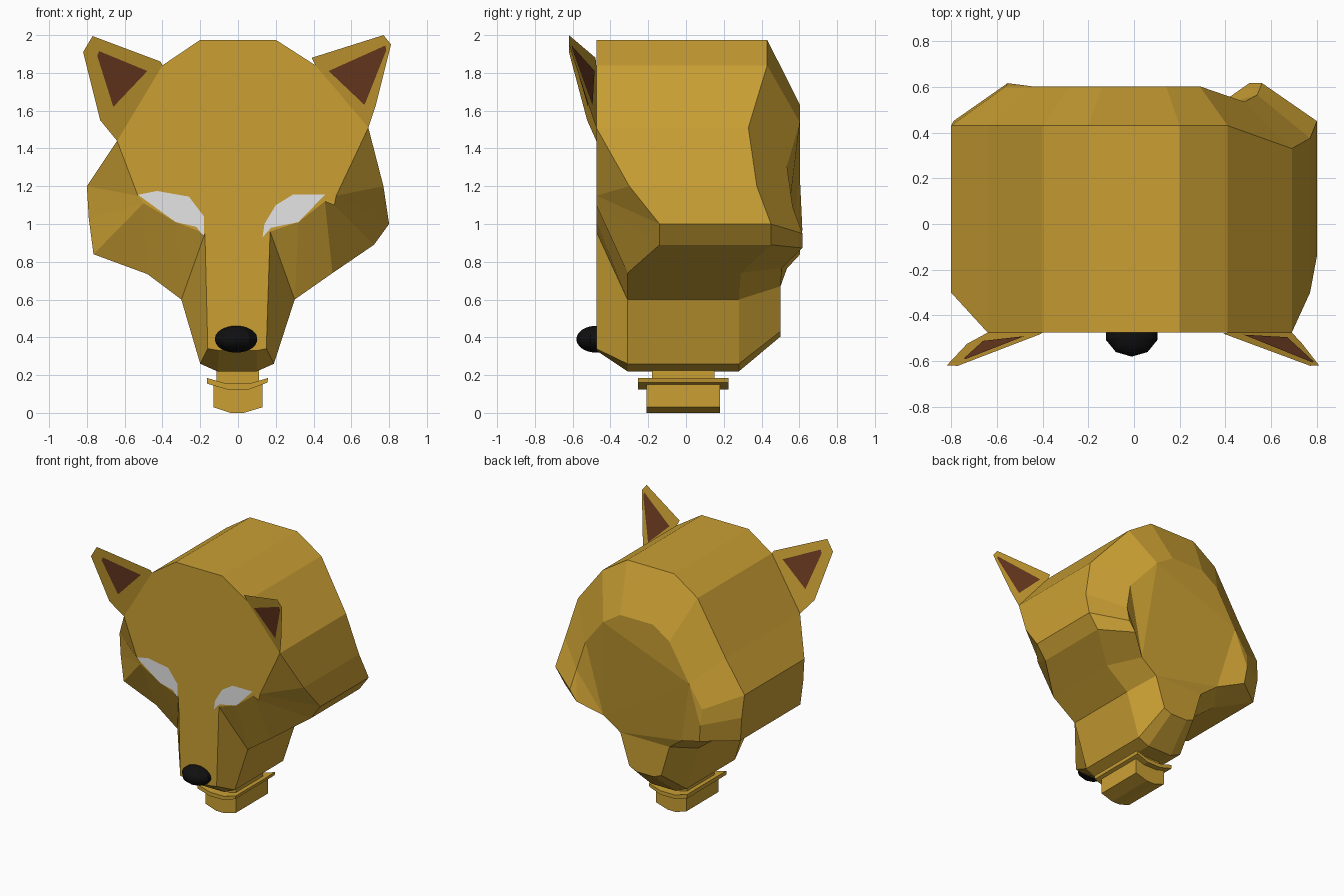
import bpy, bmesh

if "Cube" in bpy.data.objects:
    bpy.data.objects.remove(bpy.data.objects["Cube"])


def material(name, rgb):
    m = bpy.data.materials.new(name)
    m.diffuse_color = (*rgb, 1)
    m.use_nodes = True
    m.node_tree.nodes["Principled BSDF"].inputs["Base Color"].default_value = m.diffuse_color
    return m


GOLD = material("gold fur", (0.597, 0.352, 0.034))
BROWN = material("inner ear brown", (0.156, 0.045, 0.016))
WHITE = material("eye white", (0.78, 0.78, 0.78))
BLACK = material("nose black", (0.005, 0.005, 0.005))
FRONT = -0.475


def finish(bm, name, mat, recalc=True):
    if recalc:
        bmesh.ops.recalc_face_normals(bm, faces=bm.faces)
    me = bpy.data.meshes.new(name)
    bm.to_mesh(me)
    bm.free()
    me.materials.append(mat)
    ob = bpy.data.objects.new(name, me)
    bpy.context.collection.objects.link(ob)
    return ob


def loft(name, rings, mat):
    """Join closed rings of equal length and cap both ends."""
    bm = bmesh.new()
    vs = [[bm.verts.new(p) for p in r] for r in rings]
    n = len(vs[0])
    for a, b in zip(vs, vs[1:]):
        for i in range(n):
            j = (i + 1) % n
            bm.faces.new((a[i], a[j], b[j], b[i]))
    bm.faces.new(vs[0])
    bm.faces.new(vs[-1])
    bmesh.ops.remove_doubles(bm, verts=bm.verts, dist=0.0005)
    bmesh.ops.triangulate(bm, faces=[f for f in bm.faces if len(f.verts) > 4])
    return finish(bm, name, mat)


def prism(name, profile, y0, y1, mat):
    return loft(name, [[(x, y, z) for x, z in profile] for y in (y0, y1)], mat)


# Head: outer silhouette as (x, z, front y, back y), clockwise from the crown
outline = [
    (.2, 1.975, FRONT, .43), (.41, 1.84, FRONT, .43), (.69, 1.51, FRONT, .33),
    (.77, 1.2, -.3, .375), (.8, 1.0, -.14, .45), (.72, .89, -.14, .45),
    (.5, .74, -.31, .29), (.3, .6, -.31, .28), (.3, .6, -.31, .28),
    (.19, .26, -.31, .28), (.1, .22, -.31, .28), (-.11, .22, -.31, .28),
    (-.2, .26, -.31, .28), (-.3, .6, -.31, .28), (-.3, .6, -.31, .28),
    (-.48, .735, -.31, .33), (-.765, .84, -.3, .43), (-.79, 1.03, -.3, .45),
    (-.8, 1.2, -.3, .43), (-.64, 1.44, FRONT, .43), (-.4, 1.84, FRONT, .43),
    (-.2, 1.975, FRONT, .43)]
# flat face outline, point for point with the silhouette
face = [
    (.2, 1.975), (.41, 1.84), (.69, 1.51), (.52, 1.15), (.52, 1.15), (.51, 1.1),
    (.46, 1.12), (.32, 1.01), (.17, .96), (.15, .34), (.1, .33), (-.1, .33),
    (-.16, .34), (-.175, .95), (-.33, 1.01), (-.5, 1.11), (-.5, 1.11),
    (-.5, 1.11), (-.53, 1.15), (-.64, 1.44), (-.4, 1.84), (-.2, 1.975)]
loft("head", [
    [(x, FRONT, z) for x, z in face],
    [(x, yf, z) for x, z, yf, yb in outline],
    [(x, yb, z) for x, z, yf, yb in outline],
    # the back is the same outline shrunk and pushed outward
    [(x * .7, yb * .68 + .31, z * .7 + .25) for x, z, yf, yb in outline]], GOLD)


# Flat plates on the face
def plate(name, points, mat, depth):
    bm = bmesh.new()
    bm.faces.new([bm.verts.new((x, depth(x, z), z)) for x, z in points])
    bmesh.ops.triangulate(bm, faces=bm.faces)
    for f in bm.faces:
        if f.normal.y > 0:
            f.normal_flip()
    return finish(bm, name, mat, False)


# Eyes
eyes = {
    "right_eye": [(.13, .93), (.14, 1.0), (.2, 1.1), (.29, 1.155), (.46, 1.155),
                  (.32, 1.01), (.175, .98)],
    "left_eye": [(-.18, .93), (-.18, 1.04), (-.26, 1.145), (-.43, 1.175),
                 (-.53, 1.155), (-.33, 1.01), (-.22, .985)]}
for name, pts in eyes.items():
    plate(name, pts, WHITE, lambda x, z: FRONT - .004)

# Ears: thin sheets hinged on the head edge, leaning forward to the tip
ears = {
    "right": ([(.41, 1.84), (.39, 1.88), (.77, 2.0), (.81, 1.95), (.73, 1.63), (.69, 1.51)],
              [(.48, 1.81), (.78, 1.945), (.785, 1.92), (.67, 1.63)]),
    "left": ([(-.4, 1.84), (-.41, 1.86), (-.77, 1.995), (-.82, 1.91), (-.73, 1.55), (-.64, 1.44)],
             [(-.48, 1.81), (-.735, 1.915), (-.745, 1.89), (-.66, 1.62)])}
for side, (outer, inner) in ears.items():
    (ax, az), (bx, bz) = outer[0], outer[-1]

    def rise(x, z):
        return abs((x - ax) * (bz - az) - (z - az) * (bx - ax))

    top = rise(*outer[2])

    def lean(x, z):
        return FRONT - .145 * rise(x, z) / top

    plate(side + "_ear", outer, GOLD, lean)
    for where, off in (("front", -.004), ("back", .004)):
        plate(f"{side}_inner_ear_{where}", inner, BROWN,
              lambda x, z: lean(x, z) + off)

# Nose
bm = bmesh.new()
bmesh.ops.create_uvsphere(bm, u_segments=10, v_segments=16, radius=1)
nose = finish(bm, "nose", BLACK)
nose.scale = (.118, .105, .071)
nose.location = (-.01, FRONT, .39)

# Neck: upper stem, curved flange and bottom plug
prism("neck_stem", [(-.115, .26), (.11, .26), (.11, .14), (-.115, .14)], -.18, .15, GOLD)
prism("neck_flange", [(-.165, .185), (-.06, .155), (.06, .155), (.16, .185),
                      (.155, .16), (.06, .125), (-.06, .125), (-.165, .155)],
      -.255, .225, GOLD)
prism("neck_plug", [(-.13, .15), (.13, .15), (.13, .03), (.03, 0), (-.04, 0), (-.13, .03)],
      -.21, .18, GOLD)
